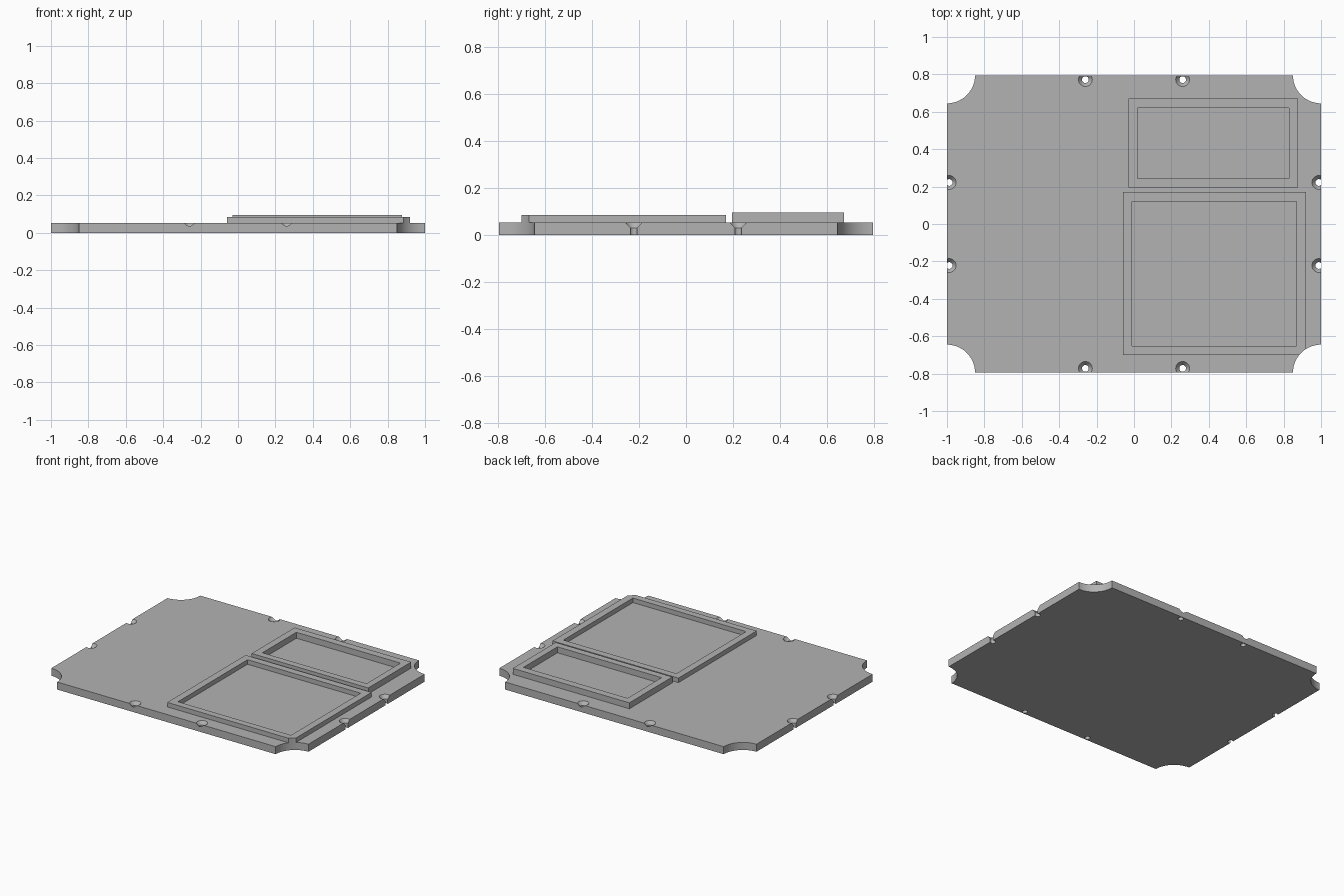
import bpy
import bmesh
import math

cube = bpy.data.objects.get("Cube")
if cube:
    bpy.data.objects.remove(cube, do_unlink=True)

HALF_X, HALF_Y, THICK = 1.0, 0.795, 0.053

grey = bpy.data.materials.new("plain grey")
grey.use_nodes = True
grey.diffuse_color = (0.45, 0.45, 0.45, 1)
grey.node_tree.nodes["Principled BSDF"].inputs["Base Color"].default_value = grey.diffuse_color


def make_object(name, bm):
    bmesh.ops.recalc_face_normals(bm, faces=bm.faces)
    mesh = bpy.data.meshes.new(name)
    bm.to_mesh(mesh)
    bm.free()
    mesh.materials.append(grey)
    obj = bpy.data.objects.new(name, mesh)
    bpy.context.collection.objects.link(obj)
    return obj


def box(name, x0, x1, y0, y1, z0, z1):
    bm = bmesh.new()
    bmesh.ops.create_cube(bm, size=1)
    for v in bm.verts:
        v.co = (x1 if v.co.x > 0 else x0,
                y1 if v.co.y > 0 else y0,
                z1 if v.co.z > 0 else z0)
    return make_object(name, bm)


def lathe(name, x, y, profile, sides):
    """Closed solid turned about a vertical axis from (radius, height) pairs."""
    bm = bmesh.new()
    rings = [[bm.verts.new((x + r * math.cos(math.tau * i / sides),
                            y + r * math.sin(math.tau * i / sides), z))
              for i in range(sides)] for r, z in profile]
    for low, high in zip(rings, rings[1:]):
        for i in range(sides):
            j = (i + 1) % sides
            bm.faces.new((low[i], low[j], high[j], high[i]))
    bm.faces.new(rings[0])
    bm.faces.new(rings[-1])
    return make_object(name, bm)


def cut(target, cutter):
    """Subtract the cutter, then discard it."""
    cutter.hide_render = True
    mod = target.modifiers.new("cut", 'BOOLEAN')
    mod.operation = 'DIFFERENCE'
    mod.solver = 'EXACT'
    mod.object = cutter
    bpy.ops.object.select_all(action='DESELECT')
    bpy.context.view_layer.objects.active = target
    target.select_set(True)
    bpy.ops.object.modifier_apply(modifier=mod.name)
    bpy.data.objects.remove(cutter, do_unlink=True)


def corner_cutter(sx, sy):
    return lathe("corner_cutter", sx * HALF_X, sy * HALF_Y,
                 [(0.15, -0.1), (0.15, 0.2)], 96)


def frame(name, outer, inner, top):
    body = box(name, *outer, THICK, top)
    cut(body, box("pocket_cutter", *inner, 0, 0.2))
    return body


# Base plate with scooped corners
plate = box("base_plate", -HALF_X, HALF_X, -HALF_Y, HALF_Y, 0, THICK)
for sx in (-1, 1):
    for sy in (-1, 1):
        cut(plate, corner_cutter(sx, sy))

# Countersunk screw holes that break through the plate edges
screw_profile = [(0.018, -0.05), (0.018, 0.03), (0.056, 0.076)]
for sx in (-1, 1):
    for sy in (-1, 1):
        for x, y in ((0.26, 0.772), (0.988, 0.222)):
            cut(plate, lathe("screw_cutter", sx * x, sy * y, screw_profile, 32))

# Raised rectangular frames; the large one is trimmed by the corner scoop
large = frame("large_frame", (-0.06, 0.92, -0.70, 0.17),
              (-0.01, 0.87, -0.653, 0.12), 0.085)
cut(large, corner_cutter(1, -1))
small = frame("small_frame", (-0.03, 0.877, 0.195, 0.672),
              (0.02, 0.83, 0.243, 0.62), 0.095)

# Smooth the curved walls, keep edges sharp
for obj in (plate, large, small):
    bpy.ops.object.select_all(action='DESELECT')
    bpy.context.view_layer.objects.active = obj
    obj.select_set(True)
    bpy.ops.object.shade_smooth_by_angle(angle=math.radians(25))
